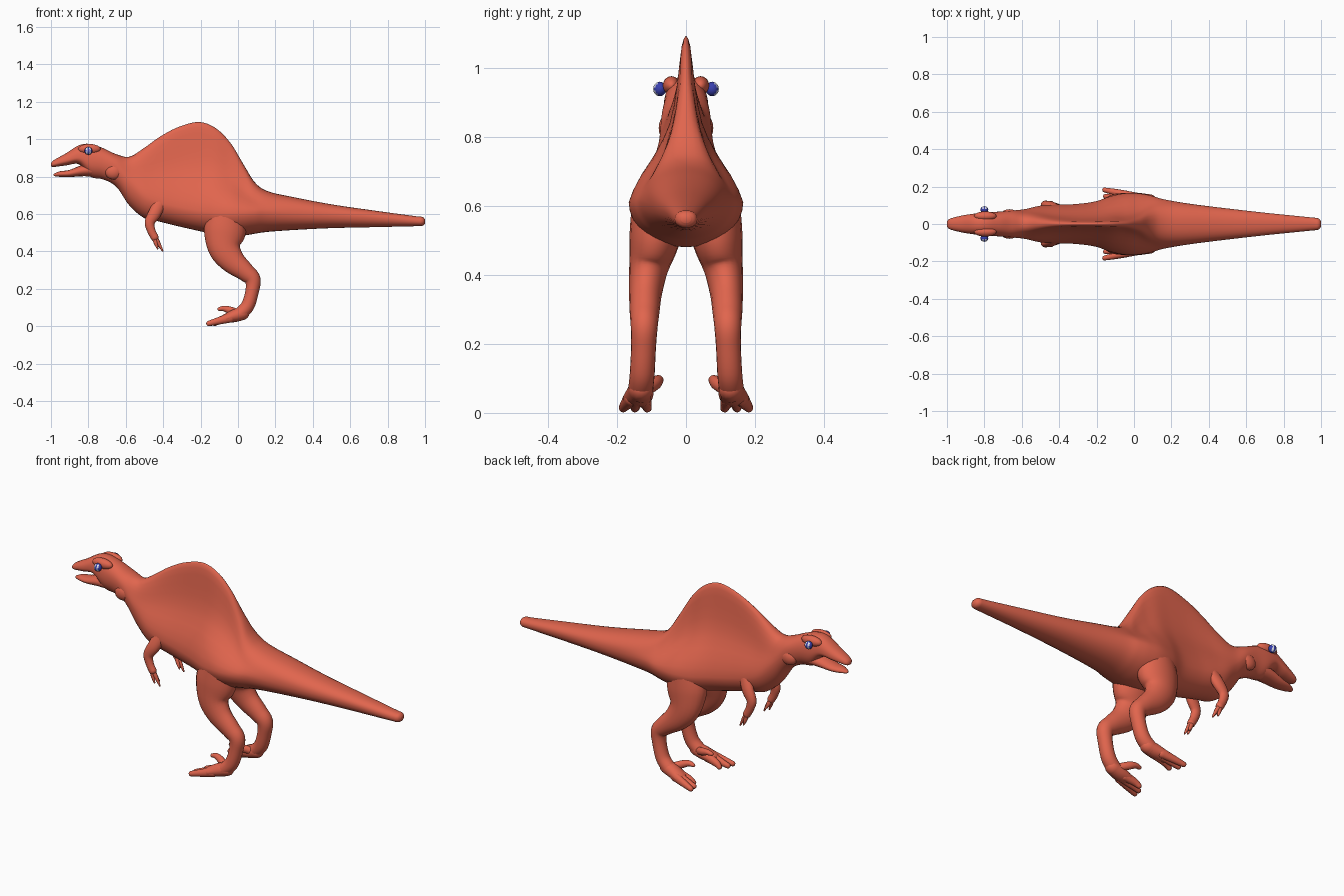
import bpy, bmesh, math
from mathutils import Vector

if "Cube" in bpy.data.objects:
    bpy.data.objects.remove(bpy.data.objects["Cube"])


def material(name, rgb):
    m = bpy.data.materials.new(name)
    m.diffuse_color = (*rgb, 1)
    m.use_nodes = True
    m.node_tree.nodes["Principled BSDF"].inputs["Base Color"].default_value = m.diffuse_color
    return m


SKIN = material("terracotta_skin", (0.75, 0.13, 0.075))
BLUE = material("eye_blue", (0.04, 0.05, 0.42))
WHITE = material("eye_white", (0.8, 0.82, 0.88))


def finish(name, bm, mats=(SKIN,)):
    bmesh.ops.recalc_face_normals(bm, faces=bm.faces)
    me = bpy.data.meshes.new(name)
    bm.to_mesh(me)
    bm.free()
    for m in mats:
        me.materials.append(m)
    for p in me.polygons:
        p.use_smooth = True
    ob = bpy.data.objects.new(name, me)
    bpy.context.collection.objects.link(ob)
    return ob


def smooth_path(rows, n):
    """Catmull-Rom through rows of any length."""
    out = []
    for i in range(len(rows) - 1):
        a, b, c, d = (rows[max(i - 1, 0)], rows[i], rows[i + 1],
                      rows[min(i + 2, len(rows) - 1)])
        for k in range(n):
            t = k / n
            out.append([0.5 * (2 * q + (r - p) * t + (2 * p - 5 * q + 4 * r - s) * t * t
                               + (3 * q - p - 3 * r + s) * t ** 3)
                        for p, q, r, s in zip(a, b, c, d)])
    return out + [list(rows[-1])]


def loft(name, rings):
    bm = bmesh.new()
    vs = [[bm.verts.new(p) for p in ring] for ring in rings]
    n = len(vs[0])
    for a, b in zip(vs, vs[1:]):
        for i in range(n):
            j = (i + 1) % n
            bm.faces.new((a[i], a[j], b[j], b[i]))
    bm.faces.new(vs[0])
    bm.faces.new(vs[-1])
    return finish(name, bm)


def tube(name, rows, side=1, n=14):
    """Rows: x, y, z, in-plane radius, sideways radius; ends are rounded."""
    pts = smooth_path(rows, 5)
    P = [Vector(p[:3]) for p in pts]
    frames = [(P[i], (P[min(i + 1, len(P) - 1)] - P[max(i - 1, 0)]).normalized(),
               pts[i][3], pts[i][4]) for i in range(len(P))]
    ends = []
    for (p, t, a, b), sg in ((frames[0], -1), (frames[-1], 1)):
        r = min(a, b)
        ends.append([(p + t * sg * r * math.sin(q), t, a * math.cos(q), b * math.cos(q))
                     for q in (0.5, 0.95, 1.35)])
    rings = []
    for p, t, a, b in ends[0][::-1] + frames + ends[1]:
        u = t.cross(Vector((0, 1, 0))).normalized()
        v = u.cross(t)
        ring = []
        for k in range(n):
            q = 2 * math.pi * k / n
            c = p + u * a * math.cos(q) + v * b * math.sin(q)
            ring.append((c.x, c.y * side, c.z))
        rings.append(ring)
    return loft(name, rings)


def ball(name, centre, size, mats=(SKIN,)):
    bm = bmesh.new()
    bmesh.ops.create_uvsphere(bm, u_segments=24, v_segments=14, radius=1)
    for v in bm.verts:
        v.co = Vector(c + s * q for c, s, q in zip(centre, size, v.co))
    return finish(name, bm, mats)


# Trunk stations: x, bottom, widest height, top, half width, sail amount
head = [(-1.0, .856, .863, .872, .012, 0), (-.985, .852, .867, .888, .028, 0),
        (-.92, .860, .885, .925, .045, 0), (-.85, .866, .90, .968, .056, 0),
        (-.79, .80, .88, .975, .064, 0), (-.72, .785, .87, .952, .066, 0),
        (-.65, .745, .84, .92, .072, 0)]
torso = [(-.58, .645, .77, .907, .08, .2), (-.50, .578, .70, .955, .098, .55),
         (-.42, .56, .665, 1.012, .103, .8), (-.32, .535, .64, 1.065, .106, .95),
         (-.21, .51, .62, 1.092, .12, 1), (-.12, .49, .61, 1.06, .15, 1),
         (-.04, .48, .61, .98, .165, 1), (.03, .485, .61, .865, .163, .8),
         (.09, .495, .61, .77, .152, .45)]
tail = [(.16, .505, .61, .722, .132, .15), (.30, .515, .60, .69, .108, 0),
        (.50, .525, .59, .652, .083, 0), (.72, .53, .58, .62, .058, 0),
        (.94, .535, .562, .59, .036, 0), (.985, .537, .56, .585, .03, 0),
        (1.0, .55, .56, .572, .014, 0)]

# Upper cross-section: height fraction and sail half-width fraction
SAIL = [(0, 1), (.1, .92), (.2, .8), (.3, .62), (.4, .45), (.5, .32), (.62, .235),
        (.75, .175), (.86, .135), (.94, .1), (.985, .05), (1, 0)]


def section(row):
    x, zb, zc, zt, w, s = row
    half = []
    for k in range(9):
        q = math.pi / 2 * (k / 8 - 1)
        half.append((w * math.cos(q), zc + (zc - zb) * math.sin(q)))
    for t, f in SAIL[1:]:
        e = (1 - t ** 2.3) ** (1 / 2.3)
        half.append((w * (e + (f - e) * s), zc + (zt - zc) * t))
    return [(x, y, z) for y, z in half] + [(x, -y, z) for y, z in half[-2:0:-1]]


loft("body", [section(r) for r in smooth_path(head + torso + tail, 6)])

# Lower jaw
tube("lower_jaw", [(-.978, 0, .81, .008, .014), (-.95, 0, .814, .015, .029),
                   (-.9, 0, .817, .019, .04), (-.83, 0, .832, .03, .05),
                   (-.76, 0, .84, .04, .054)])

for side, tag in ((1, "left"), (-1, "right")):
    # Brow and cheek swellings
    ball(tag + "_brow", (-.795, side * .042, .948), (.06, .025, .027))
    ball(tag + "_cheek", (-.665, side * .052, .825), (.045, .027, .04))

    # Striped eye
    eye = ball(tag + "_eye", (-.80, side * .076, .938), (.021, .019, .021), (BLUE, WHITE))
    for p in eye.data.polygons:
        d = p.center.x + .80
        if .003 < abs(d) < .012 and abs(p.center.y) > .08:
            p.material_index = 1

    # Leg from hip to ankle
    tube(tag + "_leg", [(-.055, .08, .62, .10, .075), (-.07, .09, .51, .112, .074),
                        (-.072, .108, .42, .088, .057), (-.03, .117, .35, .068, .048),
                        (.04, .12, .29, .05, .043), (.078, .121, .25, .043, .039),
                        (.076, .123, .19, .036, .036), (.052, .127, .11, .036, .036),
                        (.01, .132, .065, .036, .036)], side, 20)
    # Foot and toes
    tube(tag + "_foot", [(.025, .13, .07, .036, .036), (-.02, .134, .056, .034, .04),
                         (-.07, .142, .04, .024, .042)], side)
    for toe, y0, x1, y1 in (("outer", .158, -.157, .182), ("middle", .142, -.152, .148),
                            ("inner", .122, -.125, .112)):
        tube(f"{tag}_{toe}_toe", [(-.04, y0, .046, .026, .02), (-.10, (y0 + y1) / 2, .03, .02, .018),
                                  (x1, y1, .015, .014, .013)], side)
    tube(tag + "_raised_toe", [(.0, .115, .07, .02, .02), (-.04, .09, .085, .02, .018),
                               (-.075, .08, .095, .015, .015), (-.1, .08, .092, .01, .011)], side)

    # Arm and fingers
    tube(tag + "_arm", [(-.415, .08, .665, .035, .022), (-.445, .097, .605, .034, .024),
                        (-.472, .104, .555, .027, .021), (-.463, .106, .51, .022, .018),
                        (-.445, .106, .475, .021, .018)], side)
    for finger, y1, x1, z1 in (("front", .112, -.43, .415), ("back", .104, -.403, .403),
                               ("inner", .088, -.418, .42)):
        tube(f"{tag}_{finger}_finger", [(-.452, .106, .49, .013, .012),
                                        ((-.445 + x1) / 2 - .004, (.106 + y1) / 2, .45, .011, .01),
                                        (x1, y1, z1, .004, .004)], side, 10)
